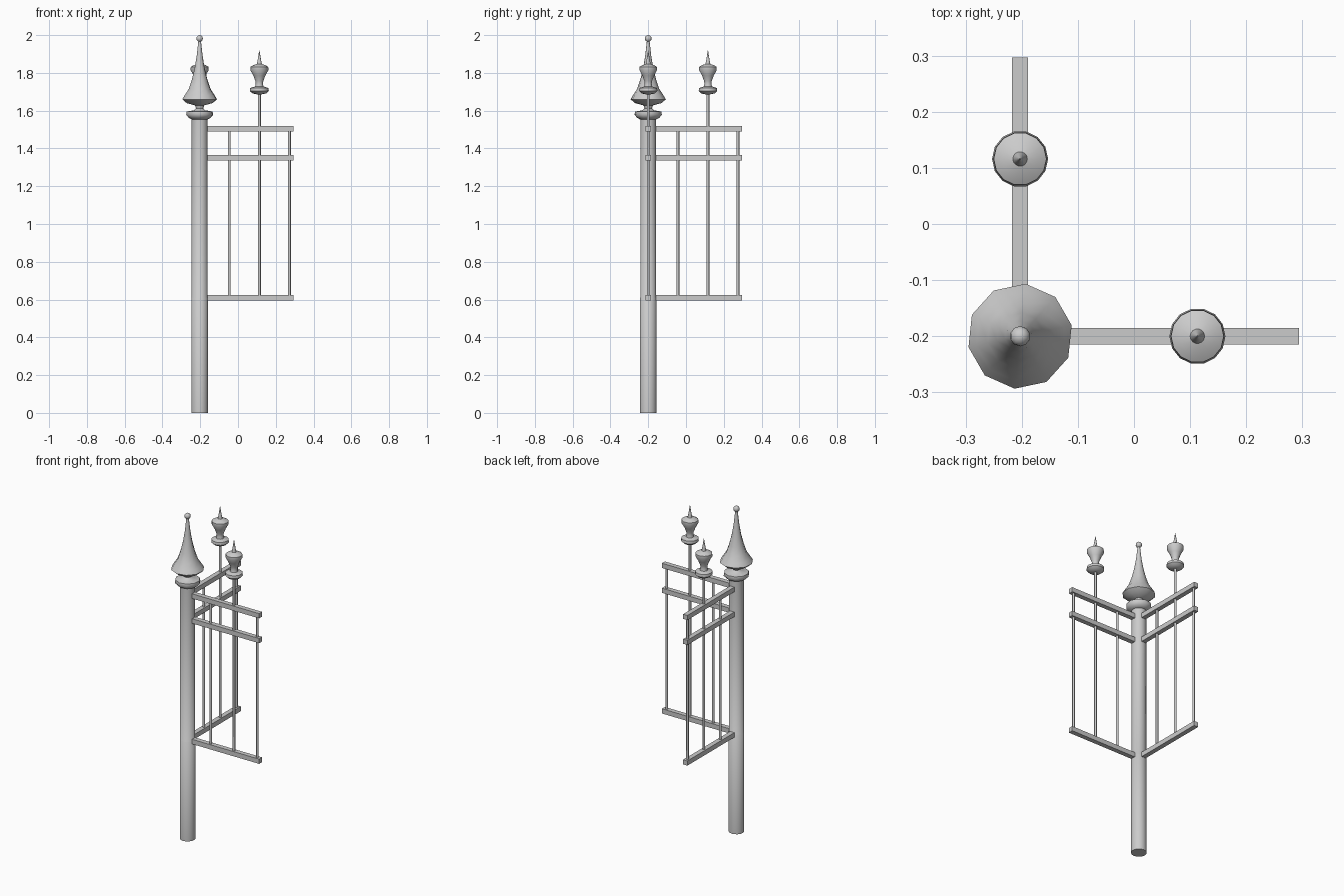
import bpy, bmesh, math

if "Cube" in bpy.data.objects:
    bpy.data.objects.remove(bpy.data.objects["Cube"])

PX, PY = -0.203, -0.2          # post centre
RAIL_END = 0.295


def finish(bm, name, smooth=True):
    bmesh.ops.recalc_face_normals(bm, faces=bm.faces)
    me = bpy.data.meshes.new(name)
    bm.to_mesh(me)
    bm.free()
    ob = bpy.data.objects.new(name, me)
    bpy.context.collection.objects.link(ob)
    if smooth:
        bpy.ops.object.select_all(action='DESELECT')
        ob.select_set(True)
        bpy.context.view_layer.objects.active = ob
        bpy.ops.object.shade_smooth_by_angle(angle=math.radians(50))
    return ob


def lathe(name, profile, x, y, sides, phase=0.0):
    """Turn a (radius, z) profile around a vertical axis; both ends are capped."""
    bm = bmesh.new()
    rings = []
    for r, z in profile:
        rings.append([bm.verts.new((x + r * math.cos(phase + 2 * math.pi * i / sides),
                                    y + r * math.sin(phase + 2 * math.pi * i / sides), z))
                      for i in range(sides)])
    for a, b in zip(rings, rings[1:]):
        for i in range(sides):
            j = (i + 1) % sides
            bm.faces.new((a[i], a[j], b[j], b[i]))
    bm.faces.new(rings[0][::-1])
    bm.faces.new(rings[-1])
    return finish(bm, name)


def box(name, lo, hi):
    bm = bmesh.new()
    bmesh.ops.create_cube(bm, size=1)
    for v in bm.verts:
        v.co = [lo[k] + (v.co[k] + 0.5) * (hi[k] - lo[k]) for k in range(3)]
    return finish(bm, name, False)


# Corner post
lathe("post", [(0.044, 0), (0.044, 0.61), (0.042, 0.612), (0.042, 1.57)], PX, PY, 16)

# Post collar and tall flared spire
lathe("post_spire", [(0.042, 1.553), (0.058, 1.561), (0.073, 1.578), (0.07, 1.595),
                     (0.03, 1.602), (0.02, 1.612), (0.025, 1.628), (0.07, 1.64),
                     (0.094, 1.66), (0.08, 1.683), (0.059, 1.715), (0.042, 1.765),
                     (0.027, 1.825), (0.016, 1.89), (0.007, 1.97)],
      PX, PY, 10, math.radians(12))

# Ball on the spire
bm = bmesh.new()
bmesh.ops.create_uvsphere(bm, u_segments=10, v_segments=8, radius=0.018)
bmesh.ops.translate(bm, verts=bm.verts, vec=(PX, PY, 1.982))
finish(bm, "spire_ball")

FINIAL = [(0.01, 1.686), (0.036, 1.691), (0.05, 1.704), (0.048, 1.72), (0.022, 1.728),
          (0.019, 1.742), (0.021, 1.757), (0.032, 1.786), (0.048, 1.815), (0.047, 1.832),
          (0.032, 1.841), (0.013, 1.847), (0.007, 1.88), (0.001, 1.918)]

# Two fence wings, one along x and one along y
for wing in ("right", "back"):
    def place(d):
        return (PX + d, PY) if wing == "right" else (PX, PY + d)

    for level, z in (("bottom", 0.61), ("middle", 1.352), ("top", 1.505)):
        h = 0.0145
        x0, y0 = place(0.041)
        x1, y1 = place(0.497)
        dx, dy = (0, h) if wing == "right" else (h, 0)
        box(f"{wing}_{level}_rail", (x0 - dx, y0 - dy, z - h), (x1 + dx, y1 + dy, z + h))

    for n, (d, top) in enumerate(((0.157, 1.5), (0.316, 1.69), (0.475, 1.5))):
        x, y = place(d)
        lathe(f"{wing}_baluster_{n + 1}", [(0.0075, 0.612), (0.0075, top)], x, y, 8)

    x, y = place(0.316)
    lathe(f"{wing}_finial", FINIAL, x, y, 14)
